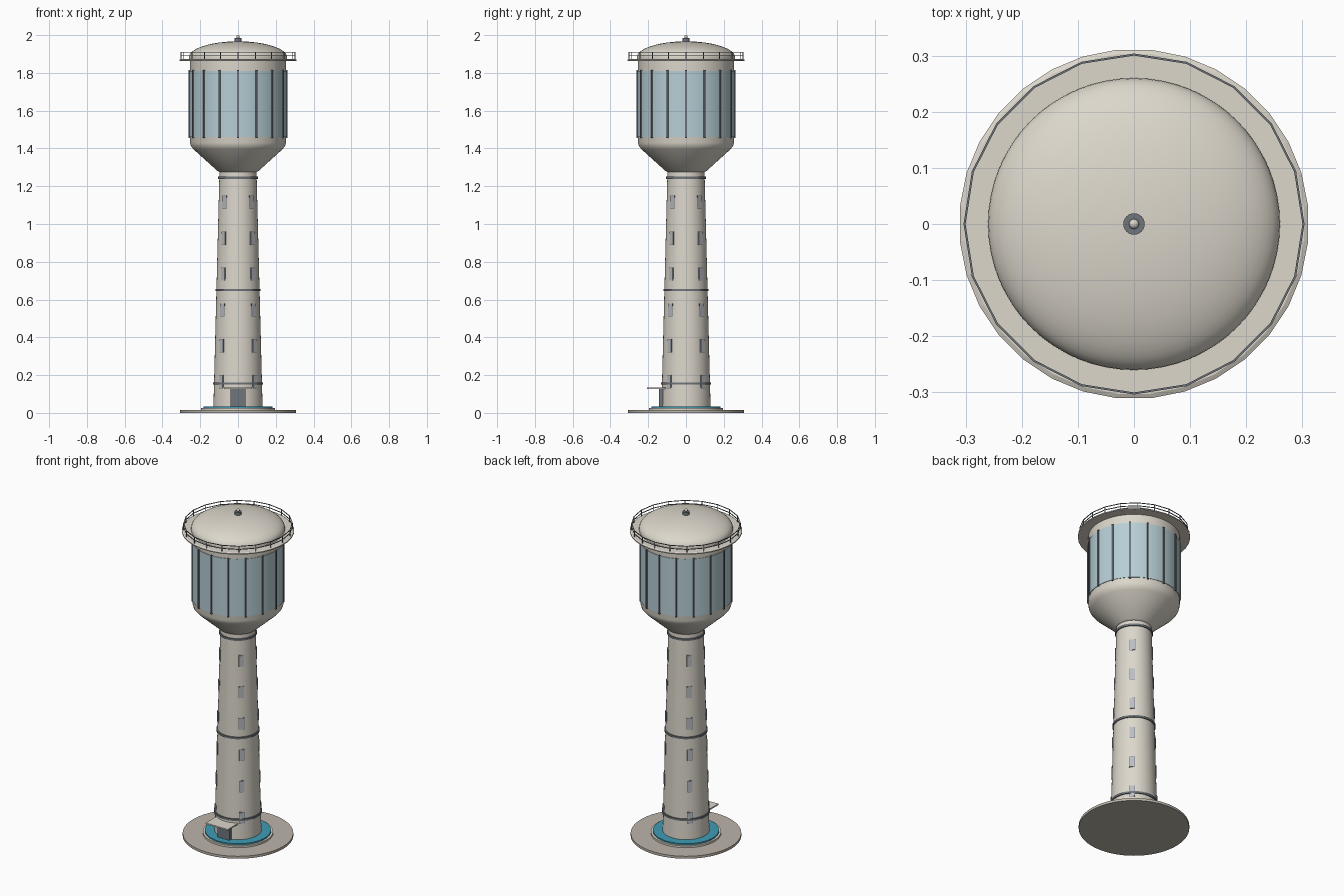
import bpy, bmesh, math
from mathutils import Matrix

if "Cube" in bpy.data.objects:
    bpy.data.objects.remove(bpy.data.objects["Cube"])


def mat(name, rgb):
    m = bpy.data.materials.new(name)
    m.diffuse_color = (*rgb, 1)
    m.use_nodes = True
    m.node_tree.nodes["Principled BSDF"].inputs["Base Color"].default_value = m.diffuse_color
    return m


CREAM = mat("cream", (0.72, 0.68, 0.60))
STONE = mat("stone", (0.50, 0.46, 0.40))
GLASS = mat("pale_blue", (0.47, 0.62, 0.67))
TEAL = mat("teal", (0.05, 0.33, 0.46))
DARK = mat("dark_grey", (0.16, 0.18, 0.20))
PANE = mat("window_grey", (0.50, 0.51, 0.55))


def finish(name, bm, material, smooth=True):
    bmesh.ops.remove_doubles(bm, verts=bm.verts, dist=1e-6)
    bmesh.ops.recalc_face_normals(bm, faces=bm.faces)
    me = bpy.data.meshes.new(name)
    bm.to_mesh(me)
    bm.free()
    ob = bpy.data.objects.new(name, me)
    bpy.context.collection.objects.link(ob)
    me.materials.append(material)
    if smooth:
        bpy.ops.object.select_all(action='DESELECT')
        ob.select_set(True)
        bpy.context.view_layer.objects.active = ob
        bpy.ops.object.shade_smooth_by_angle(angle=math.radians(35))
    return ob


def lathe(name, profile, material, n=64, closed=False, turn=0.0, smooth=True):
    """Revolve (radius, z) points around the z axis."""
    bm = bmesh.new()
    rings = [[bm.verts.new((r * math.cos(turn + math.tau * i / n),
                            r * math.sin(turn + math.tau * i / n), z))
              for i in range(n)] for r, z in profile]
    pairs = list(zip(rings, rings[1:])) + ([(rings[-1], rings[0])] if closed else [])
    for a, b in pairs:
        for i in range(n):
            j = (i + 1) % n
            bm.faces.new((a[i], a[j], b[j], b[i]))
    if not closed:
        bm.faces.new(rings[0])
        bm.faces.new(rings[-1])
    return finish(name, bm, material, smooth)


def disc(name, r, z0, z1, material, n=64):
    return lathe(name, [(r, z0), (r, z1)], material, n)


def add_box(bm, size, matrix):
    bmesh.ops.create_cube(bm, size=1, matrix=matrix @ Matrix.Diagonal((*size, 1)))


def polar(angle, r, z):
    return Matrix.Rotation(angle, 4, 'Z') @ Matrix.Translation((r, 0, z))


def shaft_r(z):
    return 0.131 - 0.033 * z / 1.28


# Ground slab, plinth and teal ring
disc("ground_slab", 0.307, 0, 0.015, STONE)
disc("plinth", 0.195, 0.012, 0.026, CREAM)
disc("teal_apron", 0.183, 0.02, 0.034, TEAL)

# Tapered shaft with bands
lathe("shaft", [(shaft_r(0.02), 0.02), (shaft_r(1.29), 1.29)], CREAM)
for i, z in enumerate((0.155, 0.65, 1.245)):
    r = shaft_r(z)
    lathe(f"shaft_band_{i + 1}", [(r - 0.01, z - 0.006), (r + 0.006, z - 0.006),
                                  (r + 0.006, z + 0.006), (r - 0.01, z + 0.006)],
          DARK, closed=True)

# Slit windows on the four diagonals
panes, frames = bmesh.new(), bmesh.new()
for k in range(4):
    a = math.radians(45 + 90 * k)
    for z in (0.165, 0.355, 0.545, 0.735, 0.925, 1.115):
        add_box(panes, (0.012, 0.028, 0.066), polar(a, shaft_r(z) - 0.003, z))
        add_box(frames, (0.010, 0.032, 0.070), polar(a, shaft_r(z) - 0.004, z))
finish("window_panes", panes, PANE, False)
finish("window_frames", frames, DARK, False)

# Door and canopy
bm = bmesh.new()
add_box(bm, (0.082, 0.04, 0.10), Matrix.Translation((0, -0.122, 0.08)))
finish("door", bm, DARK, False)
bm = bmesh.new()
add_box(bm, (0.15, 0.10, 0.008), Matrix.Translation((0, -0.156, 0.131)))
finish("door_canopy", bm, CREAM, False)

# Tank body with funnel below
lathe("tank", [(0.098, 1.275), (0.108, 1.28), (0.235, 1.395), (0.249, 1.412),
               (0.254, 1.43), (0.254, 1.87)], CREAM)

# Blue cladding and vertical ribs
lathe("cladding", [(0.25, 1.46), (0.257, 1.46), (0.257, 1.81), (0.25, 1.81)],
      GLASS, closed=True)
bm = bmesh.new()
for k in range(16):
    add_box(bm, (0.012, 0.010, 0.36), polar(math.tau * k / 16, 0.256, 1.634))
finish("cladding_ribs", bm, DARK, False)

# Walkway
lathe("walkway", [(0.24, 1.863), (0.312, 1.863), (0.312, 1.869), (0.304, 1.873),
                  (0.24, 1.873)], CREAM, 32, True, math.pi / 32, False)

# Railing
for name, z in (("top_rail", 1.91), ("mid_rail", 1.891)):
    t = 0.0018
    lathe(name, [(0.302 - t, z - t), (0.302 + t, z - t), (0.302 + t, z + t),
                 (0.302 - t, z + t)], DARK, 20, True, smooth=False)
bm = bmesh.new()
for k in range(20):
    add_box(bm, (0.0036, 0.0036, 0.042), polar(math.tau * k / 20, 0.302, 1.89))
finish("rail_posts", bm, DARK, False)

# Domed roof
dome = [(0.26, 1.868)] + [(0.26 * math.cos(math.radians(a)) + 1e-4,
                           1.882 + 0.085 * math.sin(math.radians(a)))
                          for a in range(0, 91, 6)]
lathe("dome_roof", dome, CREAM)

# Roof vent and knob
disc("roof_vent", 0.019, 1.96, 1.984, DARK, 24)
bm = bmesh.new()
bmesh.ops.create_uvsphere(bm, u_segments=16, v_segments=10, radius=0.009,
                          matrix=Matrix.Translation((0, 0, 1.991)))
finish("roof_knob", bm, CREAM)
